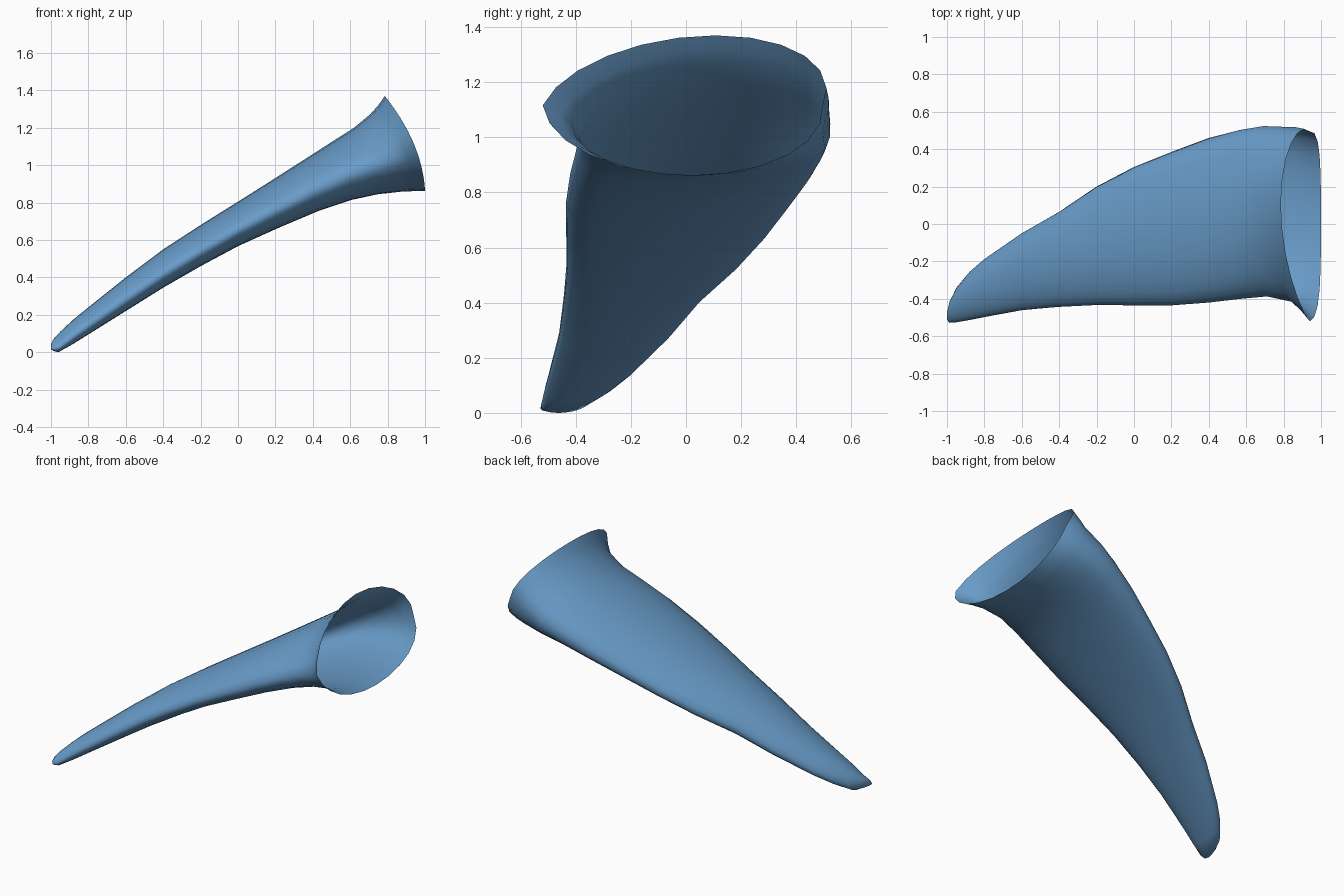
import bpy, bmesh, math

SIDES = 24
# Cross-sections from tip to mouth:
# top x, top z, bottom x, bottom z, side x, y min, y max
RINGS = [
    (-1.00, 0.045, -1.00, 0.015, -1.00, -0.51, -0.475),
    (-0.985, 0.072, -0.985, 0.006, -0.985, -0.52, -0.42),
    (-0.95, 0.11, -0.96, 0.00, -0.95, -0.521, -0.345),
    (-0.88, 0.175, -0.88, 0.045, -0.88, -0.51, -0.26),
    (-0.80, 0.24, -0.80, 0.095, -0.80, -0.495, -0.19),
    (-0.60, 0.40, -0.60, 0.22, -0.60, -0.46, -0.05),
    (-0.40, 0.55, -0.40, 0.345, -0.40, -0.443, 0.065),
    (-0.20, 0.68, -0.20, 0.46, -0.20, -0.433, 0.20),
    (0.00, 0.805, 0.00, 0.567, 0.00, -0.435, 0.305),
    (0.19, 0.925, 0.21, 0.662, 0.20, -0.435, 0.385),
    (0.37, 1.04, 0.43, 0.755, 0.40, -0.42, 0.46),
    (0.51, 1.13, 0.61, 0.815, 0.57, -0.40, 0.503),
    (0.62, 1.20, 0.75, 0.845, 0.71, -0.387, 0.522),
    (0.71, 1.275, 0.88, 0.859, 0.84, -0.415, 0.513),
    (0.75, 1.32, 0.94, 0.861, 0.89, -0.46, 0.508),
    (0.785, 1.37, 1.00, 0.862, 0.94, -0.52, 0.495),
]

bm = bmesh.new()
loops = []
for i, (xt, zt, xb, zb, xs, y0, y1) in enumerate(RINGS):
    tall = zt - zb
    flare = max(0, (i - 10) / 5)
    upper = 0.03 + 0.09 * flare           # crest leans towards the back
    lower = 0.03 - 0.06 * flare           # belly leans the other way at the tip
    drop = 0.10 * tall * (1 - flare)      # flatter belly than crest
    loop = []
    for k in range(SIDES):
        a = 2 * math.pi * k / SIDES
        c, s = math.cos(a), math.sin(a)
        lean = min(upper if s > 0 else lower, 0.3 * (y1 - y0))
        mid = (xt + xb) / 2
        x = mid + (xt - xb) / 2 * s + (xs - mid) * c * c
        y = (y0 + y1) / 2 + (y1 - y0) / 2 * c + lean * s
        z = (zt + zb) / 2 + tall / 2 * s - drop * c * c
        loop.append(bm.verts.new((x, y, z)))
    loops.append(loop)

# Horn wall, closed at the tip and open at the mouth
for a, b in zip(loops, loops[1:]):
    for k in range(SIDES):
        n = (k + 1) % SIDES
        bm.faces.new((a[k], a[n], b[n], b[k]))
bm.faces.new(loops[0][::-1])
bmesh.ops.recalc_face_normals(bm, faces=bm.faces)

mesh = bpy.data.meshes.new("horn")
bm.to_mesh(mesh)
bm.free()
for p in mesh.polygons:
    p.use_smooth = True
horn = bpy.data.objects.new("horn", mesh)
bpy.context.collection.objects.link(horn)

mat = bpy.data.materials.new("blue")
mat.diffuse_color = (0.14, 0.33, 0.58, 1)
mesh.materials.append(mat)
